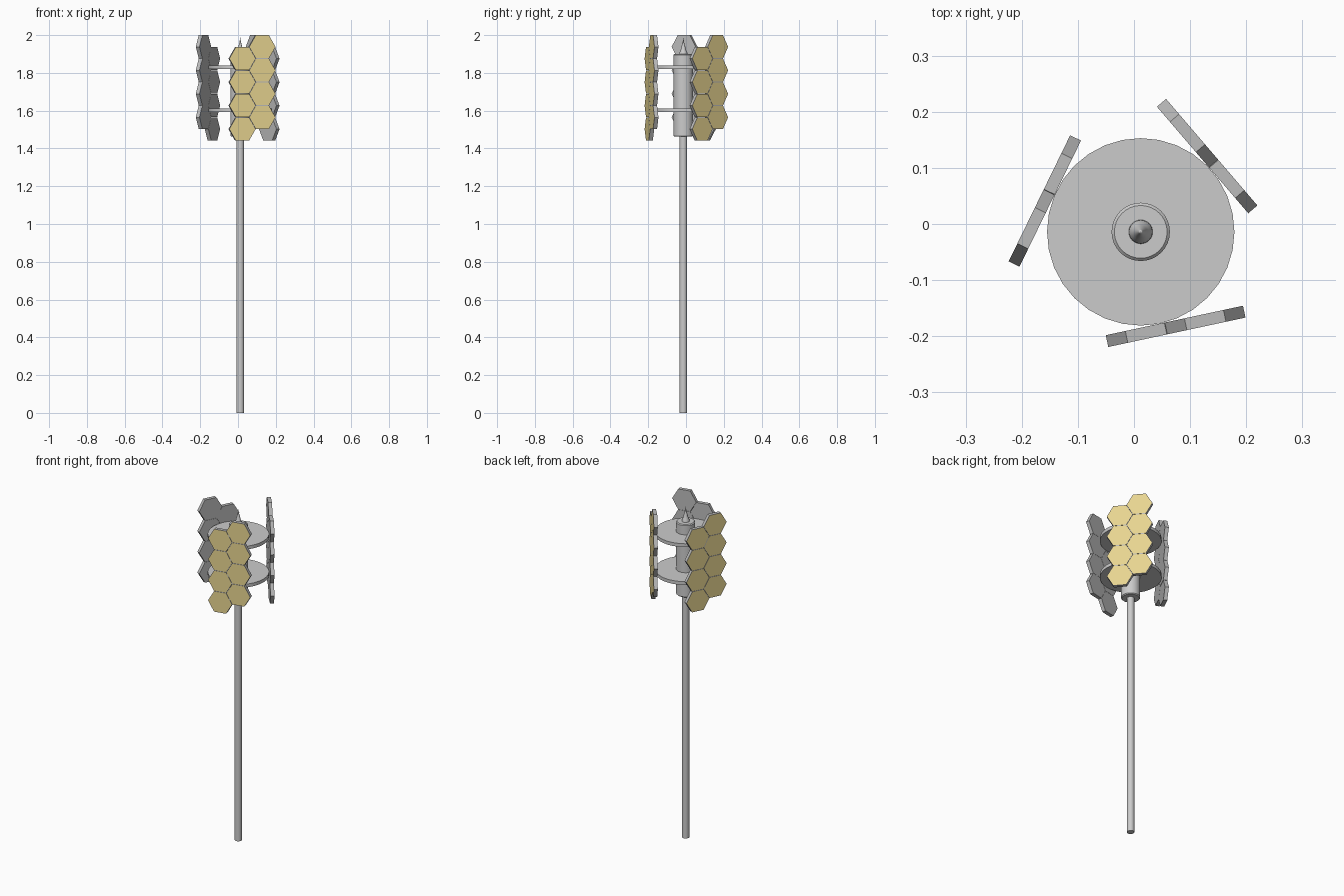
import bpy, bmesh
from math import radians, cos, sin, pi, sqrt
from mathutils import Matrix

if "Cube" in bpy.data.objects:
    bpy.data.objects.remove(bpy.data.objects["Cube"])

AX, AY = 0.012, -0.014        # mast axis
R = 0.0718                    # hexagon cell radius
H = sqrt(3) * R               # hexagon cell height
THICK = 0.0215

gold = bpy.data.materials.new("gold_face")
gold.diffuse_color = (0.80, 0.66, 0.28, 1)
gold.use_nodes = True
gold.node_tree.nodes["Principled BSDF"].inputs["Base Color"].default_value = gold.diffuse_color
grey = bpy.data.materials.new("grey_body")
grey.diffuse_color = (0.5, 0.5, 0.5, 1)
grey.use_nodes = True
grey.node_tree.nodes["Principled BSDF"].inputs["Base Color"].default_value = grey.diffuse_color


def finish(name, bm, smooth=False):
    me = bpy.data.meshes.new(name)
    bmesh.ops.recalc_face_normals(bm, faces=bm.faces)
    bm.to_mesh(me)
    bm.free()
    ob = bpy.data.objects.new(name, me)
    bpy.context.collection.objects.link(ob)
    if smooth:
        bpy.ops.object.select_all(action='DESELECT')
        ob.select_set(True)
        bpy.context.view_layer.objects.active = ob
        bpy.ops.object.shade_smooth_by_angle(angle=radians(30))
    return ob


def lathe(name, profile, seg=32):
    """Revolve (radius, z) points around the mast axis."""
    bm = bmesh.new()
    vs = [bm.verts.new((r, 0, z)) for r, z in profile]
    es = [bm.edges.new(p) for p in zip(vs, vs[1:])]
    bmesh.ops.spin(bm, geom=vs + es, axis=(0, 0, 1), cent=(0, 0, 0),
                   angle=2 * pi, steps=seg, use_duplicate=False)
    bmesh.ops.remove_doubles(bm, verts=bm.verts, dist=1e-5)
    bmesh.ops.translate(bm, verts=bm.verts, vec=(AX, AY, 0))
    return finish(name, bm, True)


# Mast, hub, finial
lathe("mast_pole", [(0, 0), (0.02, 0), (0.02, 1.47), (0, 1.47)])
lathe("hub", [(0, 1.462), (0.047, 1.462), (0.052, 1.467),
              (0.052, 1.895), (0.047, 1.90), (0, 1.90)])
lathe("finial", [(0, 1.898), (0.0215, 1.898), (0.0205, 1.908), (0.015, 1.918),
                 (0.011, 1.935), (0.004, 1.962), (0, 1.988)])

# Mounting discs
for name, z in (("lower_disc", 1.602), ("upper_disc", 1.83)):
    lathe(name, [(0, z - 0.01), (0.167, z - 0.01), (0.167, z + 0.01), (0, z + 0.01)])


def hex_panel(name, angle):
    """Two staggered columns of four hexagon tiles, outward face coloured."""
    bm = bmesh.new()
    r = R - 0.0006
    for col in range(2):
        u = 0.0255 + (col - 0.5) * 1.5 * R
        for row in range(4):
            z = 2.0 - H / 2 - row * H - (1 - col) * H / 2
            ring = [bm.verts.new((0.167, u + r * cos(k * pi / 3), z + r * sin(k * pi / 3)))
                    for k in range(6)]
            back = bm.faces.new(ring)
            ext = bmesh.ops.extrude_face_region(bm, geom=[back], use_keep_orig=True)
            front = [f for f in ext["geom"] if isinstance(f, bmesh.types.BMFace)][0]
            bmesh.ops.translate(bm, verts=front.verts, vec=(THICK, 0, 0))
            bmesh.ops.inset_region(bm, faces=[front], thickness=0.002)
            front.material_index = 1
    m = Matrix.Translation((AX, AY, 0)) @ Matrix.Rotation(radians(angle), 4, 'Z')
    bmesh.ops.transform(bm, matrix=m, verts=bm.verts)
    ob = finish(name, bm)
    ob.data.materials.append(grey)
    ob.data.materials.append(gold)


# Antenna panels around the mast
hex_panel("front_panel", -77.9)
hex_panel("right_panel", 40.6)
hex_panel("left_panel", 154.0)
